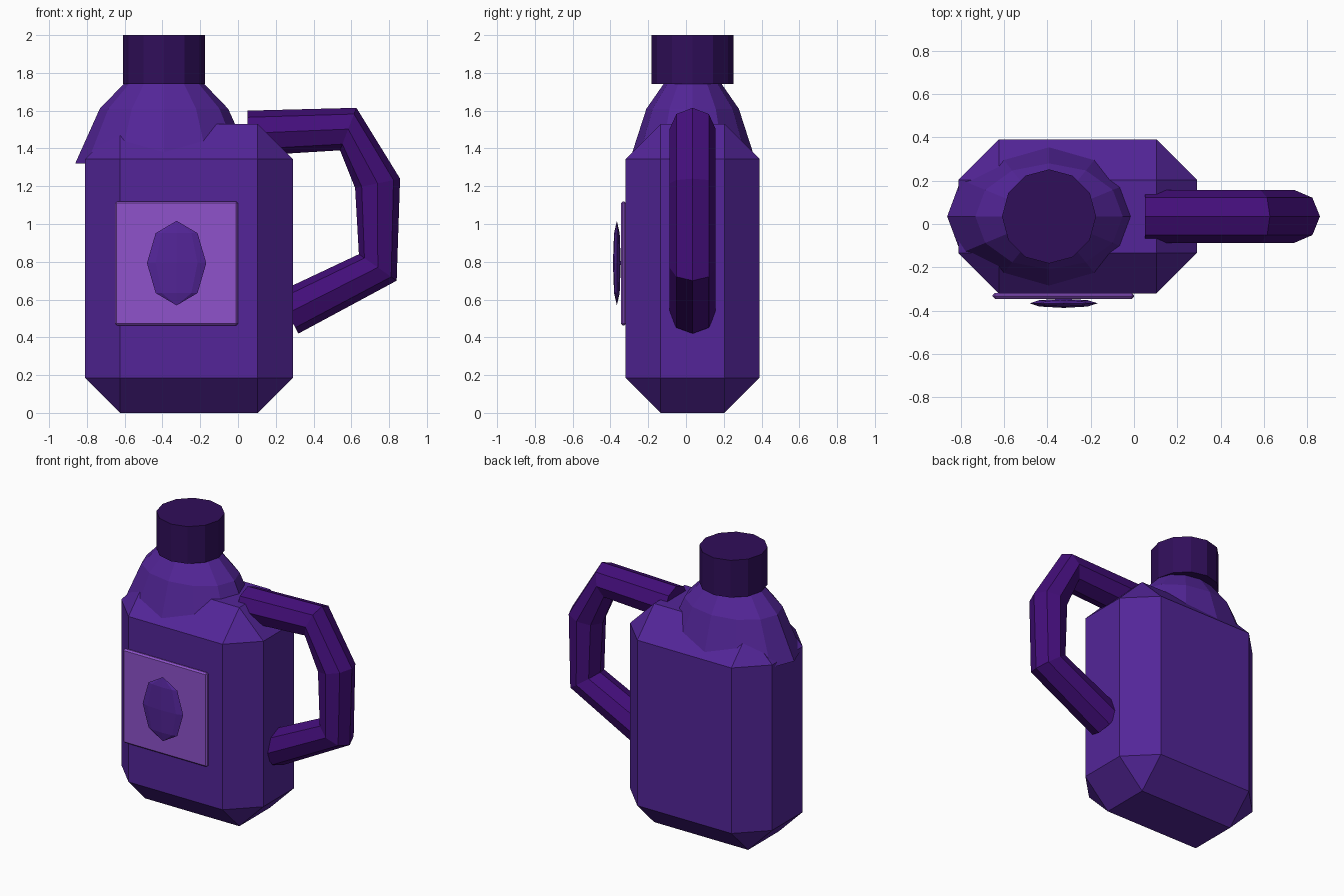
import bpy, bmesh, math
from mathutils import Vector, Matrix

if "Cube" in bpy.data.objects:
    bpy.data.objects.remove(bpy.data.objects["Cube"])

CY = 0.035  # depth centre of the jug


def material(name, r, g, b):
    lin = [((c / 255 + 0.055) / 1.055) ** 2.4 for c in (r, g, b)]
    m = bpy.data.materials.new(name)
    m.diffuse_color = (*lin, 1)
    m.use_nodes = True
    m.node_tree.nodes["Principled BSDF"].inputs["Base Color"].default_value = m.diffuse_color
    return m


BODY = material("purple", 83, 37, 152)
HANDLE = material("deep violet", 67, 14, 122)
CAP = material("dark violet", 48, 14, 90)
LABEL = material("light purple", 142, 82, 203)


def finish(bm, name, mat):
    bmesh.ops.recalc_face_normals(bm, faces=bm.faces)
    me = bpy.data.meshes.new(name)
    bm.to_mesh(me)
    bm.free()
    me.materials.append(mat)
    ob = bpy.data.objects.new(name, me)
    bpy.context.collection.objects.link(ob)
    return ob


def bevel_box(name, lo, hi, width, mat):
    lo, hi = Vector(lo), Vector(hi)
    bm = bmesh.new()
    bmesh.ops.create_cube(bm, size=1)
    size = hi - lo
    for v in bm.verts:
        v.co = (lo + hi) / 2 + Vector(a * b for a, b in zip(v.co, size))
    bmesh.ops.bevel(bm, geom=bm.edges[:], offset=width, segments=1,
                    profile=0.5, affect='EDGES')
    return finish(bm, name, mat)


def loft(name, rings, mat):
    """Skin a list of equal-length point rings and cap both ends."""
    bm = bmesh.new()
    loops = [[bm.verts.new(p) for p in ring] for ring in rings]
    n = len(loops[0])
    for a, b in zip(loops, loops[1:]):
        for i in range(n):
            j = (i + 1) % n
            bm.faces.new((a[i], a[j], b[j], b[i]))
    bm.faces.new(loops[0][::-1])
    bm.faces.new(loops[-1])
    return finish(bm, name, mat)


def oval(cx, z, rx, ry, n=12):
    return [(cx + rx * math.cos(t), CY + ry * math.sin(t), z)
            for t in (2 * math.pi * i / n for i in range(n))]


# Chamfered jug body
bevel_box("body", (-0.81, -0.32, 0), (0.29, 0.39, 1.53), 0.186, BODY)

# Oval faceted shoulder under the cap
loft("shoulder", [oval(-0.392, z, r, r * 0.72) for z, r in
                  ((1.32, 0.47), (1.61, 0.34), (1.75, 0.205))], BODY)

# Round cap
loft("cap", [oval(-0.392, z, 0.217, 0.217) for z in (1.74, 2.0)], CAP)

# Handle: octagonal tube, each ring given by its outer and inner point (x, z)
sections = [((0.05, 1.60), (0.05, 1.36)), ((0.627, 1.615), (0.54, 1.39)),
            ((0.858, 1.24), (0.62, 1.19)), ((0.84, 0.70), (0.64, 0.84)),
            ((0.32, 0.42), (0.205, 0.635))]
rings = []
for (ox, oz), (ix, iz) in sections:
    ring = []
    for i in range(8):
        t = math.pi * i / 4
        k = math.cos(t) / 2
        ring.append(((ox + ix) / 2 + k * (ox - ix), CY + 0.122 * math.sin(t),
                     (oz + iz) / 2 + k * (oz - iz)))
    rings.append(ring)
loft("handle", rings, HANDLE)

# Front label plate
bevel_box("label", (-0.652, -0.345, 0.462), (0.0, -0.318, 1.12), 0.01, LABEL)

# Faceted oval badge on the label
bm = bmesh.new()
bmesh.ops.create_uvsphere(bm, u_segments=8, v_segments=4, radius=1)
bm.transform(Matrix.Translation((-0.325, -0.366, 0.793))
             @ Matrix.Diagonal((0.157, 0.021, 0.224, 1)))
finish(bm, "badge", BODY)
